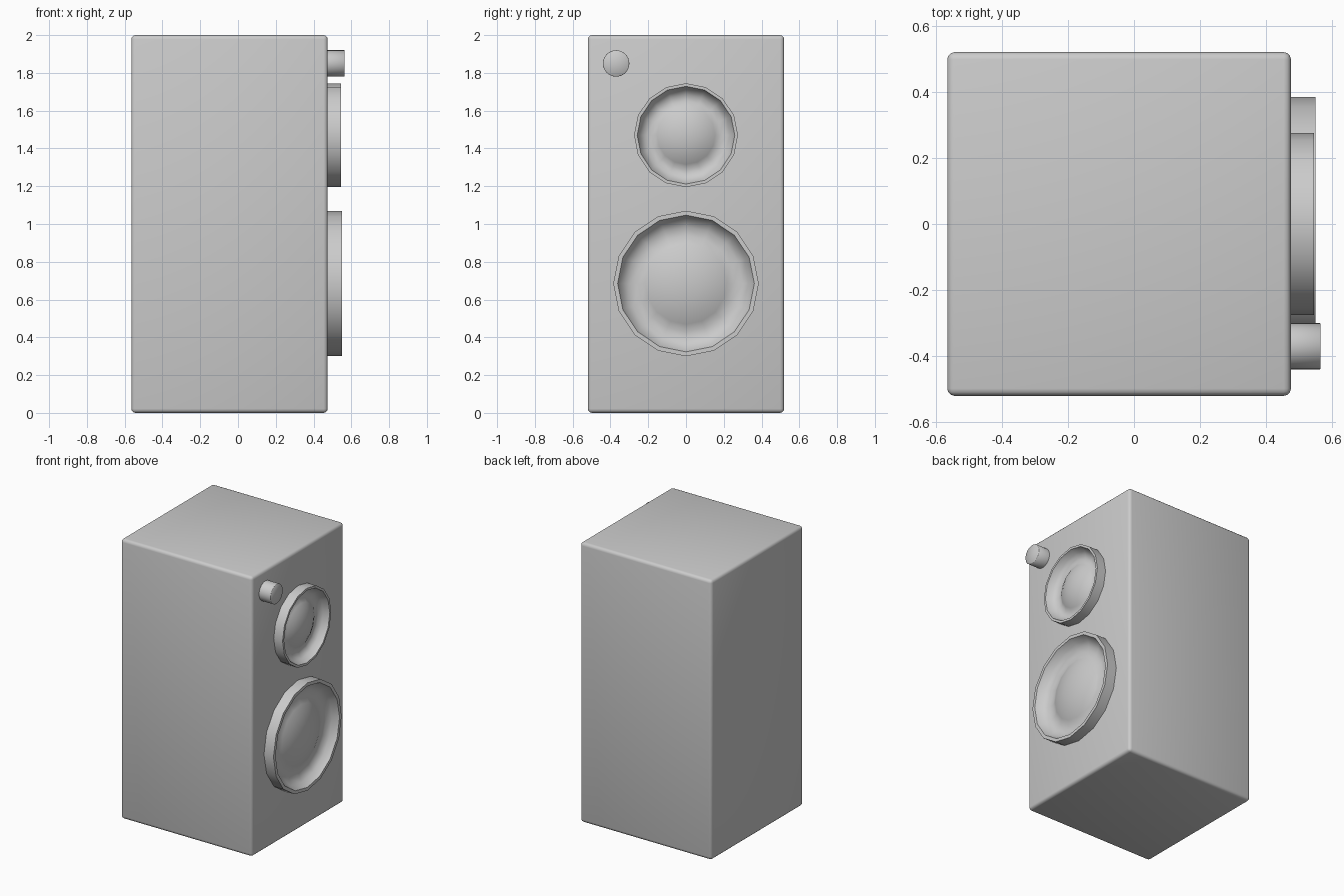
import bpy, bmesh, math

if "Cube" in bpy.data.objects:
    bpy.data.objects.remove(bpy.data.objects["Cube"])


def lathe(name, profile, y, z, sides, angle):
    """Revolve (radius, x) points about an axis parallel to x; radius 0 closes to a pole."""
    bm = bmesh.new()
    rings = []
    for r, x in profile:
        if r == 0:
            rings.append([bm.verts.new((x, 0, 0))] * sides)
        else:
            rings.append([bm.verts.new((x, r * math.sin(2 * math.pi * i / sides),
                                        r * math.cos(2 * math.pi * i / sides)))
                          for i in range(sides)])
    for a, b in zip(rings, rings[1:]):
        for i in range(sides):
            j = (i + 1) % sides
            bm.faces.new(list(dict.fromkeys((a[i], a[j], b[j], b[i]))))
    bmesh.ops.recalc_face_normals(bm, faces=bm.faces)
    # make sure the shell faces outwards (+x at the front pole)
    bm.faces.ensure_lookup_table()
    if bm.faces[-1].normal.x < 0:
        bmesh.ops.reverse_faces(bm, faces=bm.faces)
    mesh = bpy.data.meshes.new(name)
    bm.to_mesh(mesh)
    bm.free()
    obj = bpy.data.objects.new(name, mesh)
    obj.location = (0, y, z)
    bpy.context.collection.objects.link(obj)
    smooth(obj, angle)
    return obj


def smooth(obj, angle):
    bpy.ops.object.select_all(action='DESELECT')
    obj.select_set(True)
    bpy.context.view_layer.objects.active = obj
    bpy.ops.object.shade_smooth_by_angle(angle=math.radians(angle))


# Cabinet with softened edges
bpy.ops.mesh.primitive_cube_add(size=1, location=(-0.045, 0, 1))
cabinet = bpy.context.object
cabinet.name = "cabinet"
cabinet.scale = (1.04, 1.04, 2)
bpy.ops.object.transform_apply(location=False, rotation=False, scale=True)
bevel = cabinet.modifiers.new("Bevel", 'BEVEL')
bevel.width = 0.022
bevel.segments = 3
bpy.ops.object.modifier_apply(modifier="Bevel")
smooth(cabinet, 40)

FACE = 0.475


# Drivers: raised rim, sunken cone and central dome
def driver(name, radius, z, front):
    depth = front - FACE
    shape = [(1.0, -0.15), (1.0, 1.0), (0.94, 1.0), (0.88, 0.40), (0.78, 0.13),
             (0.66, 0.06), (0.56, 0.30), (0.42, 0.58), (0.22, 0.80), (0, 0.87)]
    lathe(name, [(r * radius, FACE + d * depth) for r, d in shape], 0, z, 16, 50)


driver("woofer", 0.385, 0.685, 0.55)
driver("tweeter", 0.275, 1.47, 0.545)

# Control knob
lathe("knob", [(0.07, FACE - 0.01), (0.07, 0.563), (0.068, 0.565), (0, 0.565)],
      -0.37, 1.85, 32, 60)
